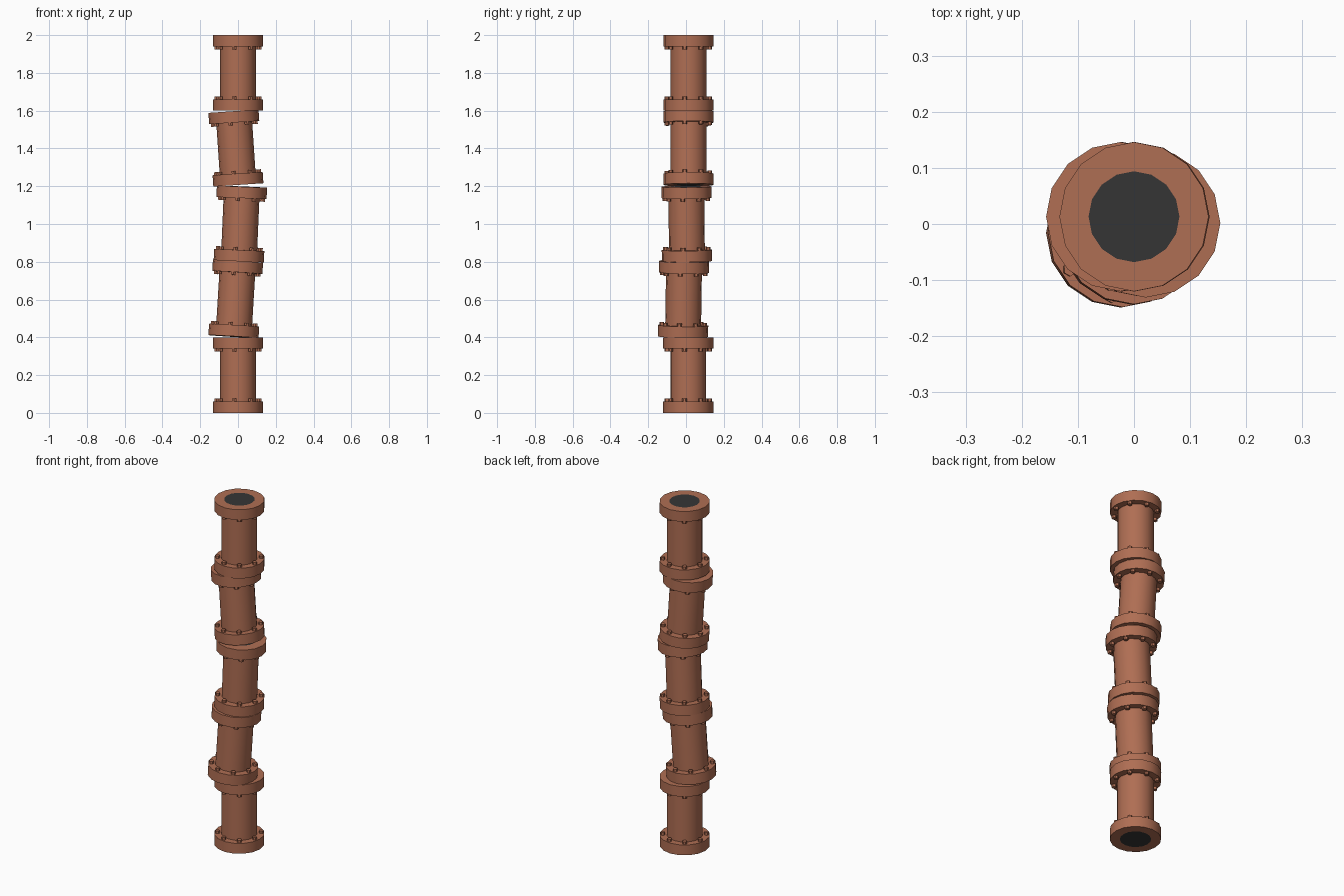
import bpy, bmesh, math
from mathutils import Matrix, Vector

if "Cube" in bpy.data.objects:
    bpy.data.objects.remove(bpy.data.objects["Cube"])

def material(name, rgb):
    m = bpy.data.materials.new(name)
    m.diffuse_color = (*rgb, 1)
    m.use_nodes = True
    m.node_tree.nodes["Principled BSDF"].inputs["Base Color"].default_value = m.diffuse_color
    return m

RUST = material("rust_red", (0.43, 0.156, 0.087))
DARK = material("dark_bore", (0.036, 0.036, 0.036))
SIDES, FLANGE_R, PIPE_R, BORE_R, FLANGE_H = 16, 0.133, 0.095, 0.081, 0.06

def add_bolt(bm, angle, z):
    # hexagonal bolt head on the inner face of a flange
    pos = Vector((0.115 * math.cos(angle), 0.115 * math.sin(angle), z))
    bmesh.ops.create_cone(bm, cap_ends=True, segments=6, radius1=0.0125, radius2=0.0125,
                          depth=0.03, matrix=Matrix.Translation(pos))

def pipe_segment(name, bottom, top, bolt_phase):
    bottom, top = Vector(bottom), Vector(top)
    axis = top - bottom
    h = axis.length
    bm = bmesh.new()
    # turned profile: end face, flange, pipe, flange, end face
    profile = [(BORE_R, 0), (FLANGE_R, 0), (FLANGE_R, FLANGE_H), (PIPE_R, FLANGE_H),
               (PIPE_R, h - FLANGE_H), (FLANGE_R, h - FLANGE_H), (FLANGE_R, h), (BORE_R, h)]
    rings = [[bm.verts.new((r * math.cos(2 * math.pi * k / SIDES),
                            r * math.sin(2 * math.pi * k / SIDES), z))
              for k in range(SIDES)] for r, z in profile]
    for a, b in zip(rings, rings[1:]):
        for k in range(SIDES):
            n = (k + 1) % SIDES
            bm.faces.new((a[k], a[n], b[n], b[k]))
    # dark bore at both ends
    for ring in (rings[0][::-1], rings[-1]):
        bm.faces.new(ring).material_index = 1
    # bolt circles
    for k in range(8):
        a = math.radians(bolt_phase + 45 * k)
        add_bolt(bm, a, FLANGE_H)
        add_bolt(bm, a, h - FLANGE_H)
    # lean the segment along its axis
    rot = Vector((0, 0, 1)).rotation_difference(axis).to_matrix().to_4x4()
    bm.transform(Matrix.Translation(bottom) @ rot)
    mesh = bpy.data.meshes.new(name)
    bm.to_mesh(mesh)
    bm.free()
    mesh.materials.append(RUST)
    mesh.materials.append(DARK)
    ob = bpy.data.objects.new(name, mesh)
    bpy.context.collection.objects.link(ob)
    bpy.ops.object.select_all(action='DESELECT')
    ob.select_set(True)
    bpy.context.view_layer.objects.active = ob
    bpy.ops.object.shade_smooth_by_angle(angle=math.radians(30))

# stack of five slightly misaligned pipes, bottom to top
pipe_segment("bottom_pipe", (0, 0.012, 0), (0, 0.012, 0.4), -10)
pipe_segment("lower_pipe", (-0.024, -0.016, 0.404), (0.000, -0.010, 0.803), -10)
pipe_segment("middle_pipe", (0.004, 0.005, 0.803), (0.021, 0.002, 1.198), -10)
pipe_segment("upper_pipe", (0.002, 0.013, 1.207), (-0.024, 0.013, 1.597), -10)
pipe_segment("top_pipe", (0, 0.013, 1.6), (0, 0.013, 2.0), -10)
